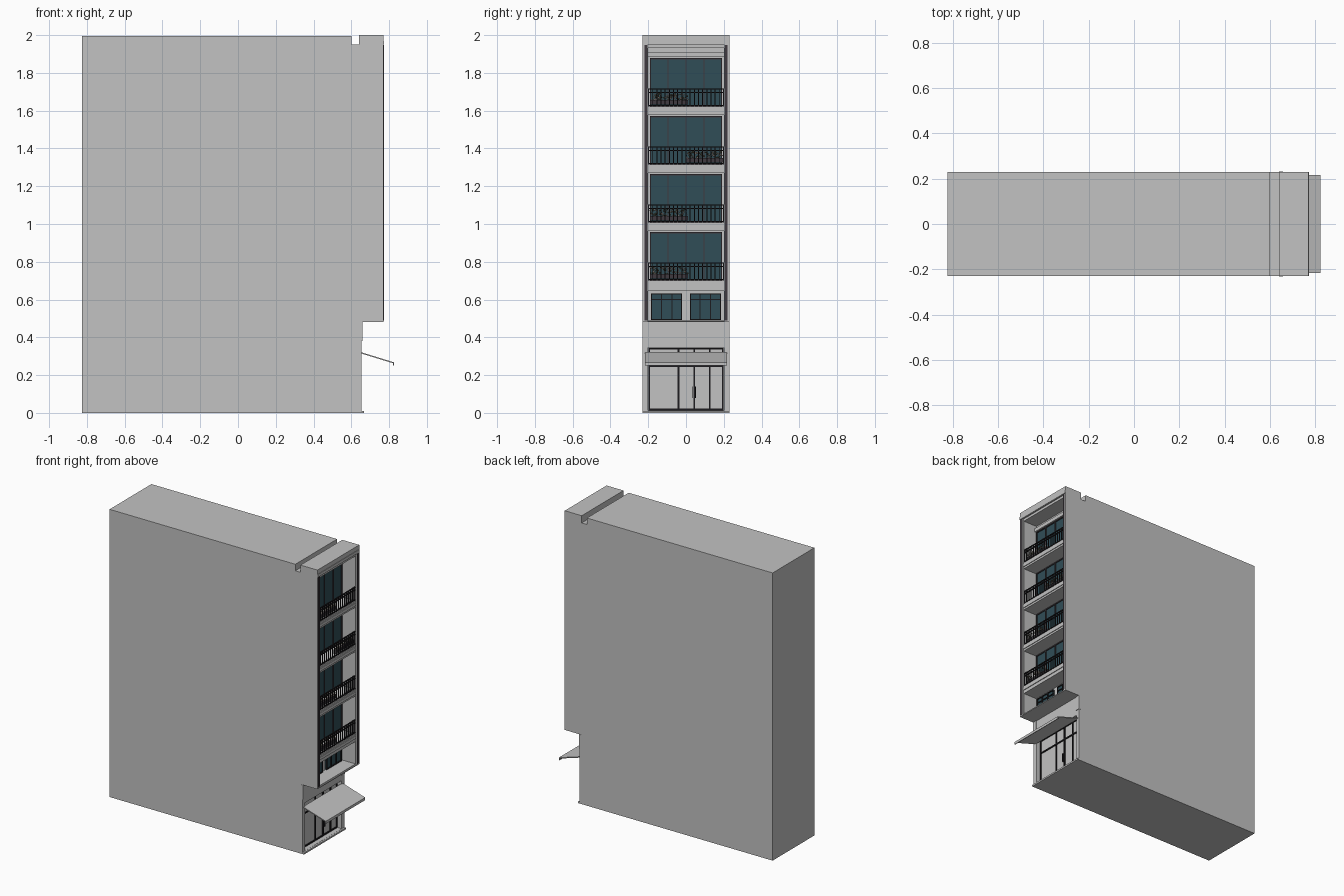
import bpy, bmesh, random
from mathutils import Matrix, Vector

random.seed(4)
old = bpy.data.objects.get("Cube")
if old:
    bpy.data.objects.remove(old)


def material(name, color):
    m = bpy.data.materials.new(name)
    m.use_nodes = True
    m.diffuse_color = (*color, 1)
    m.node_tree.nodes["Principled BSDF"].inputs["Base Color"].default_value = (*color, 1)
    return m


plaster = material("light grey plaster", (0.54, 0.54, 0.54))
teal = material("dark teal glass", (0.03, 0.075, 0.095))
metal = material("black metal", (0.012, 0.011, 0.013))
bronze = material("dark bronze", (0.05, 0.042, 0.05))
leaf = material("olive leaves", (0.10, 0.10, 0.06))
petal = material("pale petals", (0.55, 0.48, 0.44))


def finish(name, bm, *mats):
    bmesh.ops.recalc_face_normals(bm, faces=bm.faces)
    mesh = bpy.data.meshes.new(name)
    bm.to_mesh(mesh)
    bm.free()
    for m in mats:
        mesh.materials.append(m)
    ob = bpy.data.objects.new(name, mesh)
    bpy.context.collection.objects.link(ob)
    return ob


def boxes(name, mat, spans):
    """One object from boxes given as (x0, x1, y0, y1, z0, z1)."""
    bm = bmesh.new()
    for x0, x1, y0, y1, z0, z1 in spans:
        size = Matrix.Diagonal((x1 - x0, y1 - y0, z1 - z0, 1))
        mid = Matrix.Translation(((x0 + x1) / 2, (y0 + y1) / 2, (z0 + z1) / 2))
        bmesh.ops.create_cube(bm, size=1, matrix=mid @ size)
    return finish(name, bm, mat)


def extrude_profile(name, mat, points, half):
    """Extrude an x-z outline across the width."""
    bm = bmesh.new()
    face = bm.faces.new([bm.verts.new((x, -half, z)) for x, z in points])
    new = bmesh.ops.extrude_face_region(bm, geom=[face])["geom"]
    bmesh.ops.translate(bm, vec=(0, 2 * half, 0),
                        verts=[v for v in new if isinstance(v, bmesh.types.BMVert)])
    return finish(name, bm, mat)


def window(name, x, y0, y1, z0, z1, mullions, transom=None, glass=teal, frame=bronze, w=0.006):
    """Glass pane with a surrounding frame, mullions and an optional transom."""
    boxes(name + "_glass", glass, [(x, x + 0.004, y0, y1, z0, z1)])
    f0, f1 = x - 0.002, x + 0.010
    bars = [(f0, f1, y0, y1, z, z + w) for z in (z0, z1 - w)]
    bars += [(f0, f1, y, y + w, z0, z1) for y in (y0, y1 - w)]
    bars += [(f0, f1, y - w / 2, y + w / 2, z0, z1) for y in mullions]
    if transom:
        bars.append((f0, f1, y0, y1, transom - w / 2, transom + w / 2))
    boxes(name + "_frame", frame, bars)


HALF, WALL, FRONT = 0.229, 0.655, 0.77
floors = [0.70 + 0.307 * i for i in range(4)]

# Main block: side outline with overhang and roof slot
building = extrude_profile("building", plaster, [
    (-0.825, 0), (WALL, 0), (WALL, 0.48), (FRONT, 0.48), (FRONT, 2), (0.64, 2),
    (0.64, 1.95), (0.60, 1.95), (0.60, 1.995), (-0.825, 1.995)], HALF)

# Balcony recesses, shallow slab setback and shop opening
cuts = [(WALL, 0.9, -0.2, 0.2, 0.49, 0.645)]
cuts += [(WALL, 0.9, -0.2, 0.2, z, z + (0.262 if i < 3 else 0.31)) for i, z in enumerate(floors)]
cuts += [(0.762, 0.91, -0.204, 0.204, 0.487, 1.948), (0.60, 0.9, -0.2, 0.2, 0.012, 0.345)]
for i, span in enumerate(cuts):
    cutter = boxes("cutter", plaster, [span])
    cutter.hide_render = True
    mod = building.modifiers.new("cut", "BOOLEAN")
    mod.operation, mod.solver, mod.object = "DIFFERENCE", "EXACT", cutter
    bpy.context.view_layer.objects.active = building
    bpy.ops.object.modifier_apply(modifier=mod.name)
    bpy.data.objects.remove(cutter)

# Facade trim
boxes("side_strips", bronze, [(FRONT - 0.004, FRONT + 0.002, min(a, b), max(a, b), 0.49, 1.948)
                              for a, b in ((-0.221, -0.206), (0.206, 0.221))])
boxes("parapet_trim", plaster, [(FRONT - 0.01, FRONT + 0.003, -HALF, HALF, 1.95, 1.97)])
boxes("slab_trim", plaster, [(0.755, 0.767, -0.2, 0.2, z - 0.032, z - 0.012) for z in floors])
boxes("corner_blocks", plaster, [(0.64, WALL + 0.004, -0.231, -0.2, 0.38, 0.48),
                                 (0.64, WALL + 0.004, 0.2, 0.231, 0.38, 0.48)])
boxes("door_step", plaster, [(0.645, 0.667, -HALF, HALF, 0, 0.011)])
boxes("top_lintel", plaster, [(WALL - 0.01, WALL + 0.015, -0.2, 0.2, 1.885, 1.91)])

# Balcony windows, railings and flowers
for i, z in enumerate(floors):
    window(f"balcony_window_{i + 1}", WALL + 0.002, -0.19, 0.19, z + 0.002, z + 0.257,
           (-0.095, 0, 0.095))
    rails = [(0.753, 0.761, -0.2, 0.2, z + h, z + h + 0.006) for h in (0.004, 0.072, 0.090)]
    rails += [(0.7545, 0.7595, y - 0.0025, y + 0.0025, z, z + 0.094)
              for y in (-0.198 + 0.022 * k for k in range(19))]
    boxes(f"railing_{i + 1}", metal, rails)

    start = 0.0 if i == 2 else -0.19
    bm = bmesh.new()
    for k in range(90):
        spot = Vector((random.uniform(0.735, 0.748), start + random.uniform(0, 0.2),
                       z + random.uniform(0.035, 0.07)))
        made = bmesh.ops.create_icosphere(bm, subdivisions=1, radius=random.uniform(0.003, 0.006),
                                          matrix=Matrix.Translation(spot))
        for f in {f for v in made["verts"] for f in v.link_faces}:
            f.material_index = k % 2
    finish(f"flowers_{i + 1}", bm, leaf, petal)
    boxes(f"planter_{i + 1}", bronze, [(0.732, 0.75, start, start + 0.2, z + 0.012, z + 0.036)])

# Pair of low windows above the shop
for side, y0 in (("right", -0.185), ("left", 0.02)):
    window(f"low_window_{side}", WALL + 0.002, y0, y0 + 0.165, 0.491, 0.632,
           (y0 + 0.055, y0 + 0.11), transom=0.6, frame=metal)

# Shop front with door handles
window("shop_front", 0.615, -0.199, 0.199, 0.013, 0.344, (-0.04, 0.043, 0.125),
       transom=0.248, glass=plaster, frame=metal, w=0.009)
boxes("door_handles", metal, [(0.625, 0.634, y, y + 0.004, 0.08, 0.14) for y in (0.034, 0.048)])

# Sloping canopy with a drop lip
extrude_profile("canopy", plaster, [
    (WALL - 0.005, 0.322), (0.825, 0.268), (0.825, 0.25), (0.82, 0.25),
    (0.82, 0.263), (WALL - 0.005, 0.315)], 0.216)
